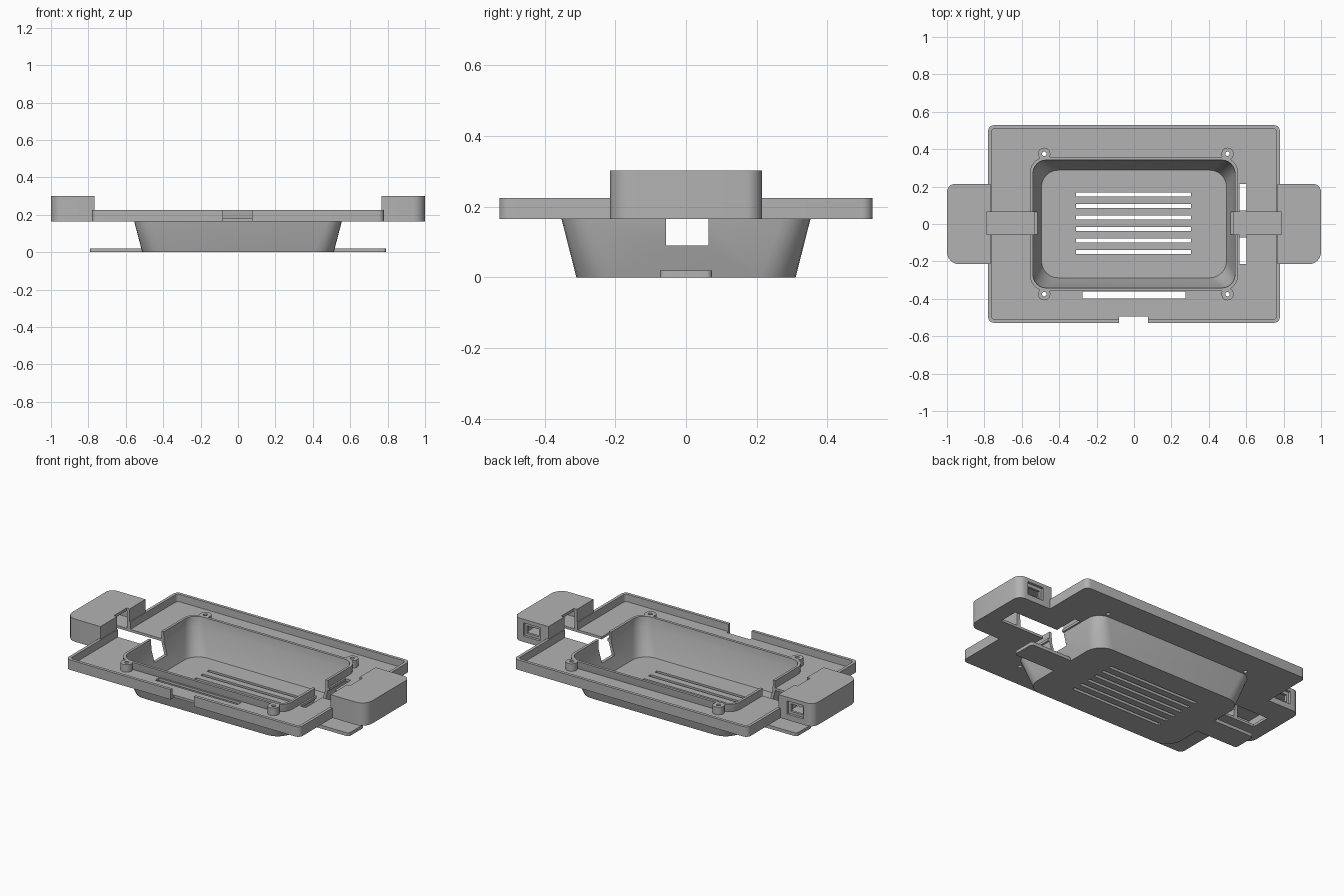
import bpy, bmesh, math

if "Cube" in bpy.data.objects:
    bpy.data.objects.remove(bpy.data.objects["Cube"])

grey = bpy.data.materials.new("plain_grey")
grey.use_nodes = True
color = (0.45, 0.45, 0.45, 1)
grey.diffuse_color = color
grey.node_tree.nodes["Principled BSDF"].inputs["Base Color"].default_value = color


def finish(bm, name):
    bmesh.ops.recalc_face_normals(bm, faces=bm.faces)
    mesh = bpy.data.meshes.new(name)
    bm.to_mesh(mesh)
    bm.free()
    mesh.materials.append(grey)
    ob = bpy.data.objects.new(name, mesh)
    bpy.context.collection.objects.link(ob)
    return ob


def outline(x0, x1, y0, y1, radii, steps=6):
    """Rounded rectangle; radii run counter-clockwise from the +x +y corner."""
    corners = [(x1, y1, -1, -1), (x0, y1, 1, -1), (x0, y0, 1, 1), (x1, y0, -1, 1)]
    points = []
    for k, ((x, y, sx, sy), r) in enumerate(zip(corners, radii)):
        for i in range(steps + 1):
            a = math.pi / 2 * (k + i / steps)
            points.append((x + sx * r + r * math.cos(a), y + sy * r + r * math.sin(a)))
    return points


def rounded(hx, hy, r):
    return outline(-hx, hx, -hy, hy, [r] * 4)


def loft(bm, rings, closed=False):
    """Skin (outline, height) rings, capped at the ends or closed as a tube."""
    loops = [[bm.verts.new((x, y, z)) for x, y in pts] for pts, z in rings]
    pairs = list(zip(loops, loops[1:]))
    if closed:
        pairs.append((loops[-1], loops[0]))
    else:
        bm.faces.new(loops[0])
        bm.faces.new(loops[-1])
    for a, b in pairs:
        for i in range(len(a)):
            j = (i + 1) % len(a)
            bm.faces.new((a[i], a[j], b[j], b[i]))


def solid(name, rings, closed=False):
    bm = bmesh.new()
    loft(bm, rings, closed)
    return finish(bm, name)


def circle(x, y, r, n=20):
    return [(x + r * math.cos(math.tau * i / n), y + r * math.sin(math.tau * i / n))
            for i in range(n)]


def box(x0, x1, y0, y1, z0, z1):
    pts = [(x0, y0), (x1, y0), (x1, y1), (x0, y1)]
    return [(pts, z0), (pts, z1)]


def cut(ob, shapes):
    """Subtract each lofted shape from the object."""
    for rings in shapes:
        cutter = solid("cutter", rings)
        cutter.hide_render = True
        mod = ob.modifiers.new("cut", "BOOLEAN")
        mod.operation, mod.solver, mod.object = "DIFFERENCE", "EXACT", cutter
        bpy.context.view_layer.objects.active = ob
        bpy.ops.object.modifier_apply(modifier=mod.name)
        bpy.data.objects.remove(cutter)


BASE, RIM = 0.165, 0.225
sides = (-1, 1)
bosses = [(sx * 0.48 + 0.02 * (sx > 0), sy * 0.375) for sx in sides for sy in sides]

# Passages running from the tub out to each side pod
passages = [box(s * 0.5, s * 0.788, -0.057, 0.063, 0.09, 0.4) for s in sides]

# Flat tray with raised rim
tray = solid("tray", [
    (rounded(0.78, 0.528, 0.03), BASE), (rounded(0.78, 0.528, 0.03), RIM),
    (rounded(0.762, 0.51, 0.02), RIM), (rounded(0.762, 0.51, 0.02), 0.18)])
opening = rounded(0.547, 0.352, 0.08)
cut(tray, [[(opening, 0.1), (opening, 0.3)],
           box(-0.275, 0.275, -0.397, -0.362, 0.1, 0.3),
           box(0.565, 0.602, -0.215, 0.215, 0.1, 0.3),
           box(-0.08, 0.075, -0.6, -0.495, 0.1, 0.3)]
    + passages + [[(circle(x, y, 0.012), 0.1), (circle(x, y, 0.012), 0.3)] for x, y in bosses])

# Tapered tub with a lip standing above the tray
tub = solid("tub", [
    (rounded(0.512, 0.31, 0.1), 0), (rounded(0.555, 0.352, 0.08), BASE),
    (rounded(0.555, 0.358, 0.08), RIM), (rounded(0.54, 0.342, 0.07), RIM),
    (rounded(0.538, 0.337, 0.07), BASE), (rounded(0.495, 0.288, 0.09), 0.016)])
vents = [box(-0.31, 0.305, y - 0.01, y + 0.01, -0.1, 0.08)
         for y in (0.158 - 0.0615 * i for i in range(6))]
cut(tub, passages + vents)

# Screw bosses
for i, (x, y) in enumerate(bosses):
    big, small = circle(x, y, 0.033), circle(x, y, 0.012)
    solid(f"screw_boss_{i + 1}", [(big, 0.17), (big, RIM), (small, RIM), (small, 0.17)], True)

for s, side in zip(sides, ("right", "left")):
    # Thin tongue at the foot of the tub
    r = [0.015] * 4
    tongue = outline(*sorted((s * 0.5, s * 0.79)), -0.073, 0.073, r)
    solid(f"{side}_tongue", [(tongue, 0), (tongue, 0.02)])

    # Hollow pod with a recessed socket at the back
    radii = [0.045, 0.002, 0.002, 0.065] if s > 0 else [0.002, 0.045, 0.065, 0.002]
    shape = outline(*sorted((s * 0.767, s)), -0.215, 0.215, radii)
    pod = solid(f"{side}_pod", [(shape, BASE), (shape, 0.302)])
    cut(pod, [box(s * 0.785, s * 0.975, -0.185, 0.185, 0.18, 0.285),
              box(s * 0.75, s * 0.788, -0.057, 0.063, 0.1, 0.4),
              box(s * 0.78, s * 0.9, -0.057, 0.063, 0.1, 0.2),
              box(s * 0.825, s * 0.935, 0.2, 0.3, 0.2, 0.28),
              box(s * 0.84, s * 0.92, 0.15, 0.3, 0.215, 0.26)])

# Smooth rounded corners while keeping hard edges
bpy.ops.object.select_all(action="DESELECT")
for ob in bpy.context.scene.objects:
    if ob.type == "MESH":
        ob.select_set(True)
        bpy.context.view_layer.objects.active = ob
bpy.ops.object.shade_smooth_by_angle(angle=math.radians(30))
